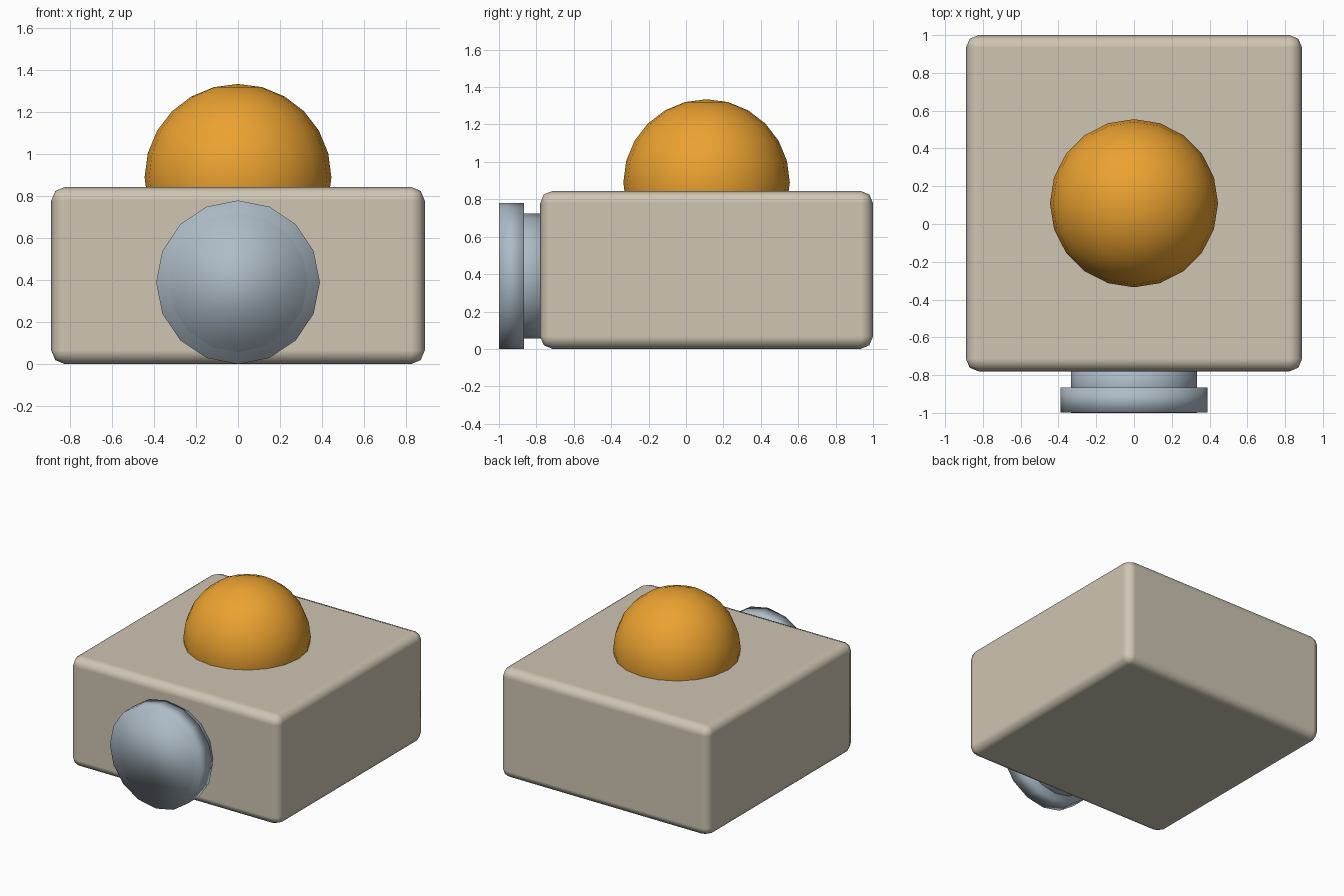
import bpy
import math

if "Cube" in bpy.data.objects:
    bpy.data.objects.remove(bpy.data.objects["Cube"])


def finish(name, colour):
    obj = bpy.context.object
    obj.name = name
    mat = bpy.data.materials.new(name + "_colour")
    mat.diffuse_color = (*colour, 1)
    mat.use_nodes = True
    mat.node_tree.nodes["Principled BSDF"].inputs["Base Color"].default_value = mat.diffuse_color
    obj.data.materials.append(mat)
    bpy.ops.object.shade_smooth()
    return obj


def knob_disc(name, radius, front, back):
    # 16-sided cylinder lying along y
    bpy.ops.mesh.primitive_cylinder_add(
        vertices=16, radius=radius, depth=back - front,
        location=(0, (front + back) / 2, 0.39), rotation=(math.pi / 2, 0, 0))
    return finish(name, STEEL)


BEIGE = (0.62, 0.56, 0.45)
STEEL = (0.42, 0.50, 0.57)
AMBER = (0.83, 0.36, 0.03)

# Rounded box body
bpy.ops.mesh.primitive_cube_add(size=1, location=(0, 0.11, 0.4225))
bpy.context.object.scale = (1.78, 1.78, 0.845)
bpy.ops.object.transform_apply(location=False, rotation=False, scale=True)
body = finish("body", BEIGE)
bevel = body.modifiers.new("rounded_edges", 'BEVEL')
bevel.width = 0.067
bevel.segments = 2
bevel.harden_normals = True

# Dome on top, sunk into the body
bpy.ops.mesh.primitive_uv_sphere_add(
    segments=20, ring_count=12, radius=0.445, location=(0, 0.11, 0.89))
finish("dome", AMBER)

# Front knob: wide rim around a narrower stem
knob_disc("knob_rim", 0.39, -0.999, -0.865)
knob_disc("knob_stem", 0.333, -1.0, -0.70)
